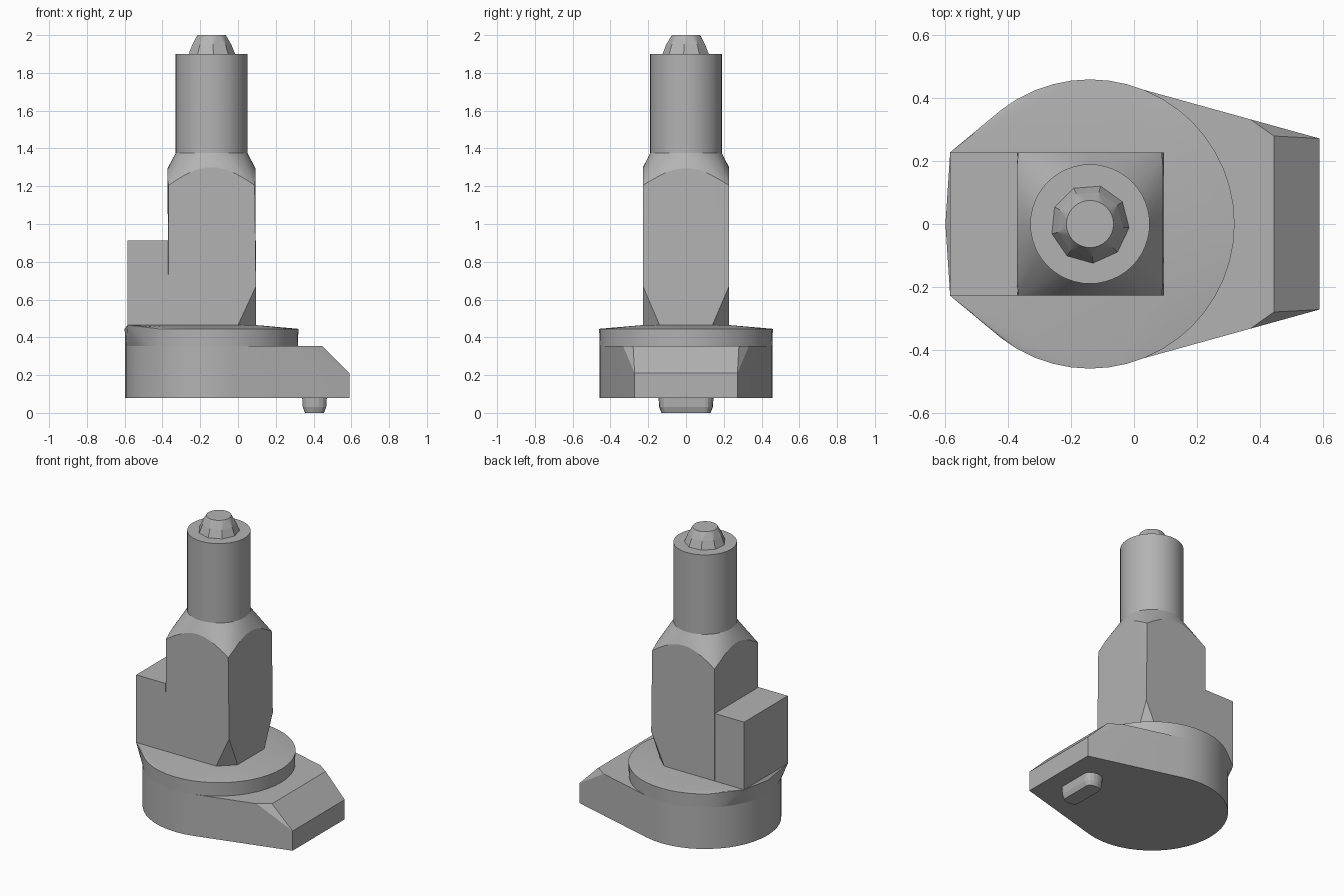
import bpy, bmesh, math

cube = bpy.data.objects.get("Cube")
if cube:
    bpy.data.objects.remove(cube, do_unlink=True)

AXIS_X = -0.14   # turning axis of the post
HALF = 0.228     # half depth of the square shank
BACK, FRONT, STEP = -0.37, 0.095, -0.585

steel = bpy.data.materials.new("plain grey")
steel.use_nodes = True
grey = (0.45, 0.45, 0.45, 1)
steel.diffuse_color = grey
steel.node_tree.nodes["Principled BSDF"].inputs["Base Color"].default_value = grey


def ring(radius, z, count=48, turn=0.0):
    """Points of a circle around the post axis."""
    angles = [turn + math.tau * i / count for i in range(count)]
    return [(AXIS_X + radius * math.cos(a), radius * math.sin(a), z) for a in angles]


def pair(x, y, z):
    """A point and its mirror image across the middle plane."""
    return [(x, y, z), (x, -y, z)]


def solid(name, points, smooth=True):
    """A convex part wrapped around its defining points."""
    bm = bmesh.new()
    for p in points:
        bm.verts.new(p)
    hull = bmesh.ops.convex_hull(bm, input=bm.verts)
    loose = [v for v in bm.verts if not v.link_faces]
    bmesh.ops.delete(bm, geom=loose, context="VERTS")
    bmesh.ops.dissolve_limit(bm, angle_limit=math.radians(0.5),
                             verts=bm.verts, edges=bm.edges)
    bmesh.ops.recalc_face_normals(bm, faces=bm.faces)
    mesh = bpy.data.meshes.new(name)
    bm.to_mesh(mesh)
    bm.free()
    mesh.materials.append(steel)
    obj = bpy.data.objects.new(name, mesh)
    bpy.context.collection.objects.link(obj)
    if smooth:
        bpy.ops.object.select_all(action="DESELECT")
        obj.select_set(True)
        bpy.context.view_layer.objects.active = obj
        bpy.ops.object.shade_smooth_by_angle(angle=math.radians(15))
    return obj


# Teardrop base with a sloped nose and clipped upper corners
solid("base_plate",
      ring(0.457, 0.08) + ring(0.457, 0.355)
      + pair(0.59, 0.272, 0.08) + pair(0.59, 0.272, 0.21)
      + pair(0.445, 0.28, 0.355) + pair(0.37, 0.333, 0.355))

# Round flange that stretches out to the corners of the step block
solid("flange",
      ring(0.457, 0.355) + ring(0.46, 0.445)
      + pair(STEP, HALF, 0.465) + pair(FRONT, HALF, 0.465))

# Square shank: clipped lower front corners, top blending into a circle
shank = pair(BACK, HALF, 0.46) + pair(0.0, HALF, 0.465) + pair(FRONT, 0.14, 0.465)
shank += pair(FRONT, HALF, 0.67) + ring(0.19, 1.375)
half_x = (FRONT - BACK) / 2
for i in range(48):
    a = math.tau * i / 48
    c, s = math.cos(a), math.sin(a)
    reach = min(half_x / max(abs(c), 1e-6), HALF / max(abs(s), 1e-6))
    drop = (reach - HALF) / (HALF * (math.sqrt(2) - 1))
    shank.append((AXIS_X + reach * c, reach * s, 1.3 - 0.095 * drop))
solid("square_shank", shank)

# Step block behind the shank
solid("step_block", [p for x in (STEP, BACK) for z in (0.46, 0.912)
                     for p in pair(x, HALF, z)], smooth=False)

# Upper stem and its faceted tip
solid("stem", ring(0.19, 1.37) + ring(0.19, 1.9))
solid("tip", ring(0.125, 1.9, 9, 0.6) + ring(0.105, 1.95, 9, 0.6) + ring(0.075, 2.0, 32),
      smooth=False)

# Locating key under the nose, with rounded ends and a softened bottom
key = []
for z, inset in ((0.09, 0.0), (0.03, 0.004), (0.0, 0.016)):
    for side in (-1, 1):
        for i in range(9):
            a = math.pi * i / 8
            key.append((0.405 + (0.066 - inset) * math.cos(a),
                        side * (0.1 + (0.046 - inset) * math.sin(a)), z))
solid("locating_key", key)
